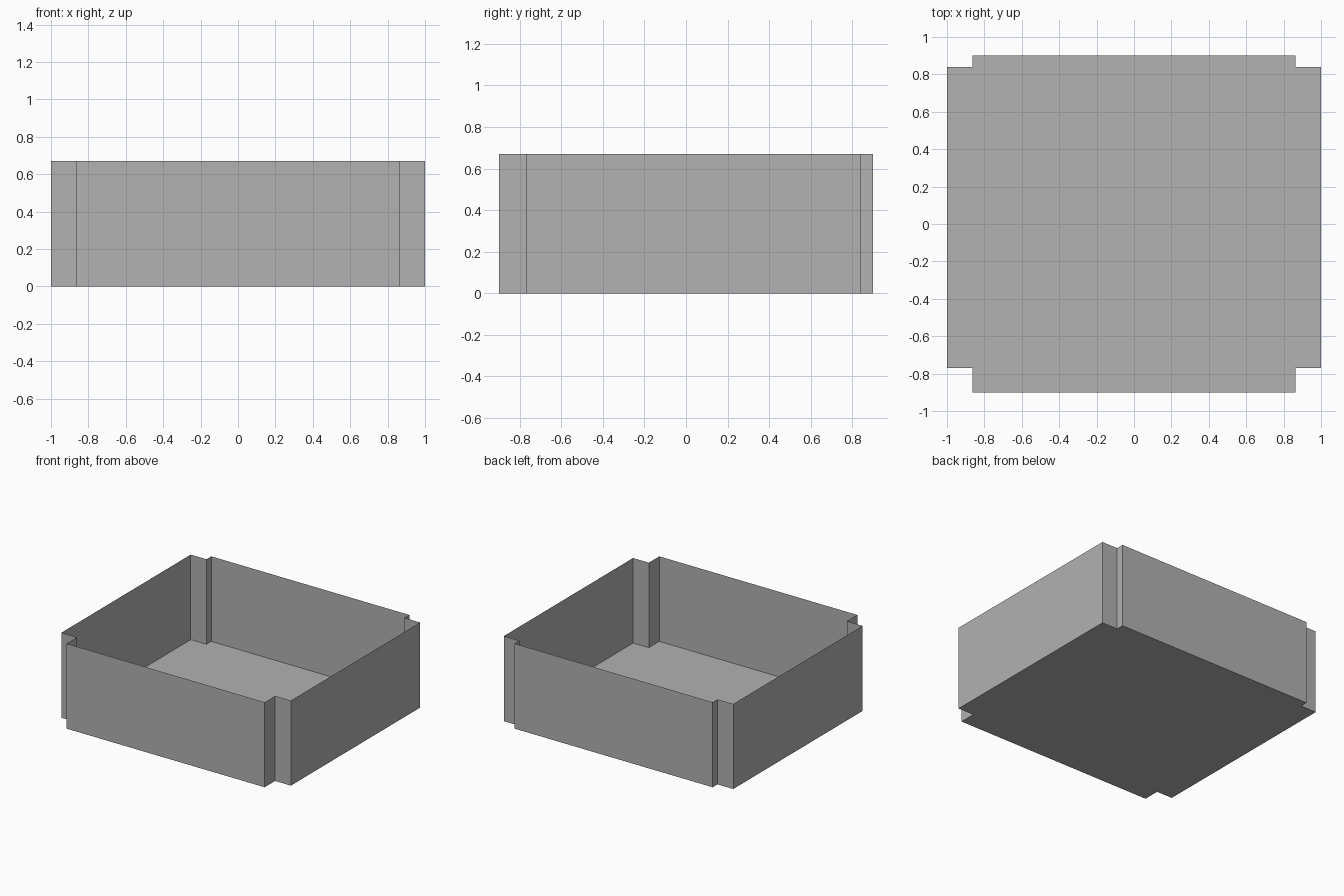
import bpy
import bmesh

if "Cube" in bpy.data.objects:
    bpy.data.objects.remove(bpy.data.objects["Cube"])

HEIGHT = 0.67
HALF_X, HALF_Y = 1.0, 0.9          # outer extents
NOTCH_X = 0.863                    # notch corner in x
NOTCH_BACK, NOTCH_FRONT = 0.84, -0.77

grey = bpy.data.materials.new("plain grey")
grey.diffuse_color = (0.445, 0.445, 0.445, 1.0)
grey.use_nodes = True
grey.node_tree.nodes["Principled BSDF"].inputs["Base Color"].default_value = grey.diffuse_color

# Right half of the notched outline, front to back; the left half is mirrored
right = [(NOTCH_X, -HALF_Y), (NOTCH_X, NOTCH_FRONT), (HALF_X, NOTCH_FRONT),
         (HALF_X, NOTCH_BACK), (NOTCH_X, NOTCH_BACK), (NOTCH_X, HALF_Y)]
outline = right + [(-x, y) for x, y in reversed(right)]


def add_object(name, bm):
    mesh = bpy.data.meshes.new(name)
    bm.to_mesh(mesh)
    bm.free()
    mesh.materials.append(grey)
    obj = bpy.data.objects.new(name, mesh)
    bpy.context.collection.objects.link(obj)
    return obj


# Open tray: flat floor with thin walls raised from its outline
bm = bmesh.new()
base = [bm.verts.new((x, y, 0)) for x, y in outline]
rim = [bm.verts.new((x, y, HEIGHT)) for x, y in outline]
bm.faces.new(list(reversed(base)))
for i in range(len(base)):
    j = (i + 1) % len(base)
    bm.faces.new((base[i], base[j], rim[j], rim[i]))
add_object("open_tray", bm)
